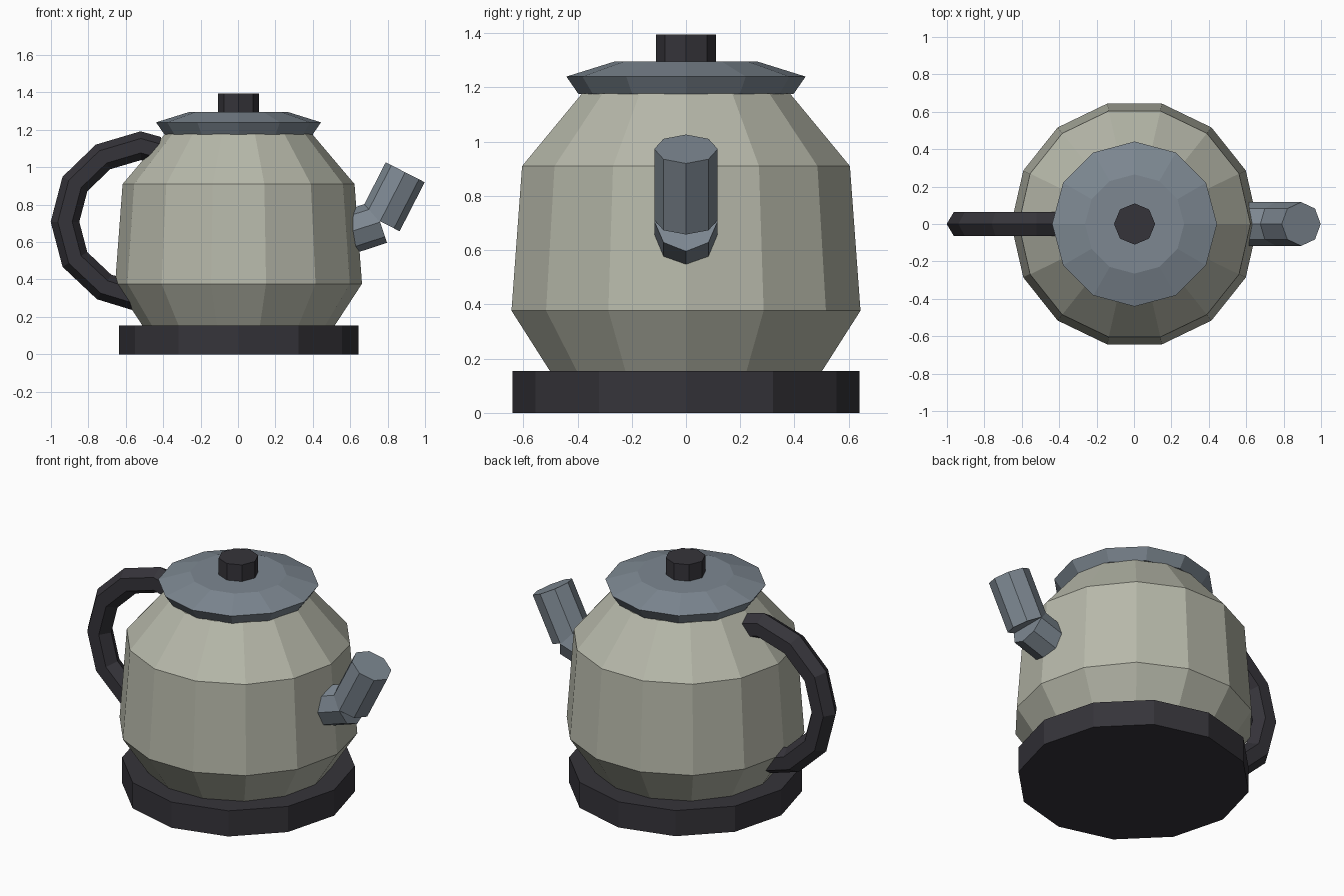
import bpy, bmesh, math
from mathutils import Vector

if "Cube" in bpy.data.objects:
    bpy.data.objects.remove(bpy.data.objects["Cube"])


def material(name, rgb):
    m = bpy.data.materials.new(name)
    m.diffuse_color = (*rgb, 1)
    m.use_nodes = True
    m.node_tree.nodes["Principled BSDF"].inputs["Base Color"].default_value = m.diffuse_color
    return m


CREAM = material("warm grey enamel", (0.47, 0.48, 0.40))
STEEL = material("blue grey steel", (0.205, 0.245, 0.285))
DARK = material("dark plastic", (0.036, 0.034, 0.042))


def skin(name, rings, mat):
    """Join rings of points into a closed, flat shaded tube with end caps."""
    bm = bmesh.new()
    loops = [[bm.verts.new(p) for p in ring] for ring in rings]
    n = len(loops[0])
    for a, b in zip(loops, loops[1:]):
        for i in range(n):
            j = (i + 1) % n
            bm.faces.new((a[i], a[j], b[j], b[i]))
    bm.faces.new(loops[0][::-1])
    bm.faces.new(loops[-1])
    bmesh.ops.recalc_face_normals(bm, faces=bm.faces)
    mesh = bpy.data.meshes.new(name)
    bm.to_mesh(mesh)
    bm.free()
    mesh.materials.append(mat)
    ob = bpy.data.objects.new(name, mesh)
    bpy.context.collection.objects.link(ob)
    return ob


def lathe(name, profile, sides, mat, cx=0.003):
    """Turn (radius, height) pairs around the vertical axis."""
    angles = [2 * math.pi * i / sides for i in range(sides)]
    skin(name, [[(cx + r * math.cos(a), r * math.sin(a), z) for a in angles]
                for r, z in profile], mat)


def sweep(name, path, radius, sides, mat):
    """Sweep a regular polygon along an (x, z) path with mitred corners."""
    pts = [Vector((x, 0, z)) for x, z in path]
    rings = []
    for i, p in enumerate(pts):
        before = (p - pts[i - 1]).normalized() if i else None
        after = (pts[i + 1] - p).normalized() if i < len(pts) - 1 else None
        t = ((before or after) + (after or before)).normalized()
        miter = 1 / t.dot(before or after)
        out = Vector((-t.z, 0, t.x)) * miter
        side = Vector((0, 1, 0))
        rings.append([p + radius * (out * math.cos(a) + side * math.sin(a))
                      for a in (2 * math.pi * k / sides for k in range(sides))])
    skin(name, rings, mat)


# Base plate, kettle body, lid and knob
lathe("base", [(0.64, 0), (0.64, 0.155)], 12, DARK)
lathe("body", [(0.515, 0.155), (0.66, 0.377), (0.62, 0.91), (0.393, 1.178)], 14, CREAM)
lathe("lid", [(0.396, 1.175), (0.441, 1.24), (0.265, 1.295)], 12, STEEL)
lathe("knob", [(0.11, 1.285), (0.11, 1.395)], 8, DARK)

# Handle: hexagonal tube, both ends sunk in the body
sweep("handle", [(-0.43, 1.09), (-0.52, 1.115), (-0.722, 1.055), (-0.872, 0.91),
                 (-0.925, 0.708), (-0.872, 0.507), (-0.716, 0.36), (-0.52, 0.30),
                 (-0.43, 0.32)], 0.074, 6, DARK)

# Spout: two octagonal pipes meeting at an elbow
sweep("spout_root", [(0.50, 0.622), (0.76, 0.707)], 0.117, 8, STEEL)
sweep("spout_tip", [(0.76, 0.711), (0.894, 0.973)], 0.117, 8, STEEL)
